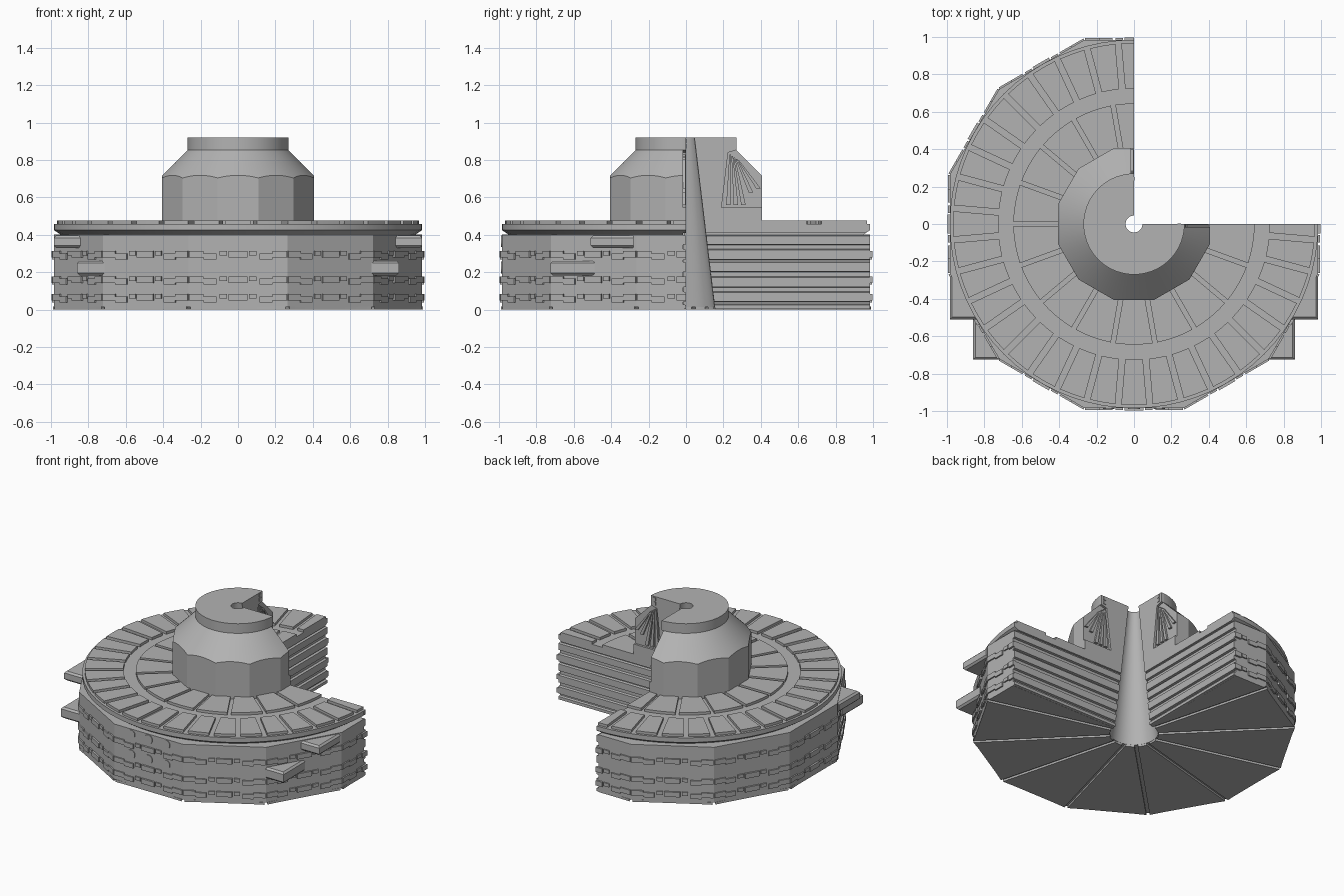
import bpy, bmesh, math
from mathutils import Vector

if "Cube" in bpy.data.objects:
    bpy.data.objects.remove(bpy.data.objects["Cube"])

gray = bpy.data.materials.new("warm_gray")
gray.diffuse_color = (0.45, 0.45, 0.45, 1)
gray.use_nodes = True
gray.node_tree.nodes["Principled BSDF"].inputs["Base Color"].default_value = gray.diffuse_color


def finish(name, bm):
    bmesh.ops.recalc_face_normals(bm, faces=bm.faces)
    me = bpy.data.meshes.new(name)
    bm.to_mesh(me)
    bm.free()
    ob = bpy.data.objects.new(name, me)
    bpy.context.collection.objects.link(ob)
    me.materials.append(gray)
    bpy.ops.object.select_all(action='DESELECT')
    ob.select_set(True)
    bpy.context.view_layer.objects.active = ob
    bpy.ops.object.shade_smooth_by_angle(angle=math.radians(12))
    return ob


def poly_radius(r, deg):
    """Radius of a twelve-sided outline with apothem r."""
    return r / math.cos(math.radians((deg + 15) % 30 - 15))


def sector(bm, profile, a0, a1, gap0=0.0, gap1=0.0, step=5):
    """Sweep a closed profile of (r, z, kind); end planes move inward by a gap.
    Kind 0 is round, 1 twelve-sided, 2 twelve-sided and dipping at corners."""
    n = max(1, math.ceil((a1 - a0) / step - 1e-6))
    cols = []
    for i in range(n + 1):
        deg = a0 + (a1 - a0) * i / n
        a = math.radians(deg)
        tangent = Vector((-math.sin(a), math.cos(a), 0))
        off = tangent * (gap0 if i == 0 else -gap1 if i == n else 0)
        col = []
        for r, z, kind in profile:
            rr = poly_radius(r, deg) if kind else r
            zz = z - (rr - r) if kind == 2 else z
            col.append(bm.verts.new(Vector((rr * math.cos(a), rr * math.sin(a), zz)) + off))
        cols.append(col)
    m = len(profile)
    for c, d in zip(cols, cols[1:]):
        for j in range(m):
            k = (j + 1) % m
            bm.faces.new((c[j], c[k], d[k], d[j]))
    bm.faces.new(cols[0])
    bm.faces.new(cols[-1])


def prism(bm, base, top):
    a = [bm.verts.new(p) for p in base]
    b = [bm.verts.new(p) for p in top]
    bm.faces.new(a)
    bm.faces.new(b)
    for i in range(len(a)):
        j = (i + 1) % len(a)
        bm.faces.new((a[i], a[j], b[j], b[i]))


def cut_plates(bm, outline, top=None, low=-0.02, high=0.0):
    """Plate on both radial cut faces, outlined in (radius, height)."""
    top = top or outline
    prism(bm, [(low, r, z) for r, z in outline], [(high, r, z) for r, z in top])
    prism(bm, [(r, low, z) for r, z in outline], [(r, high, z) for r, z in top])


def hole(z):
    return 0.155 - 0.12 * z


# Main three-quarter drum, rim, hub and tapered centre hole
REC = 0.015
bm = bmesh.new()
sector(bm, [(hole(0.014), 0.014, 0), (0.985, 0.014, 1), (0.985, 0.40, 1), (0.95, 0.402, 0),
            (0.985, 0.425, 0), (0.985, 0.457, 0), (0.405, 0.457, 1), (0.405, 0.718, 2),
            (0.27, 0.853, 0), (0.27, 0.92, 0), (0.045, 0.92, 0)], 90, 360, REC, REC)
finish("drum_body", bm)

# Wedge plates under the drum, parted by radial grooves
bm = bmesh.new()
edges = [90] + list(range(105, 360, 30)) + [360]
for a0, a1 in zip(edges, edges[1:]):
    sector(bm, [(0.154, 0, 0), (0.985, 0, 1), (0.985, 0.016, 1), (0.154, 0.016, 0)],
           a0, a1, REC if a0 == 90 else 0.011, REC if a1 == 360 else 0.011)
finish("bottom_wedges", bm)


# Raised panel rings on the deck
def panel_ring(name, r0, r1, pitch, gap):
    bm = bmesh.new()
    c = 90
    while c <= 360:
        a0, a1 = max(90, c - pitch / 2), min(360, c + pitch / 2)
        if a1 - a0 > 1:
            sector(bm, [(r0, 0.45, 0), (r1, 0.45, 0), (r1, 0.475, 0), (r0, 0.475, 0)],
                   a0, a1, 0 if a0 == 90 else gap, 0 if a1 == 360 else gap)
        c += pitch
    finish(name, bm)


panel_ring("outer_deck_panels", 0.725, 0.968, 10, 0.016)
panel_ring("inner_deck_panels", 0.40, 0.645, 20, 0.012)

# Horizontal ribs on the cut faces
bm = bmesh.new()
for z0, z1 in ((0.0, 0.03), (0.04, 0.098), (0.118, 0.178), (0.2, 0.257),
               (0.264, 0.325), (0.345, 0.40)):
    h0, h1 = z0 + 0.004, z1 - 0.006
    cut_plates(bm, [(hole(z0), z0), (0.985, z0), (0.985, z1), (hole(z1), z1)],
               [(hole(h0), h0), (0.985, h0), (0.985, h1), (hole(h1), h1)])
cut_plates(bm, [(hole(0.41), 0.41), (0.96, 0.41), (0.985, 0.425), (0.985, 0.457), (hole(0.457), 0.457)])
finish("cut_face_ribs", bm)

# Frame, slanted bars and small slots on the hub's cut faces
bm = bmesh.new()
cut_plates(bm, [(hole(0.457), 0.457), (0.405, 0.457), (0.405, 0.545), (0.19, 0.545), (0.225, 0.84),
                (0.27, 0.853), (0.27, 0.92), (0.045, 0.92)])
finish("hub_cut_frame", bm)
bm = bmesh.new()
for i in range(5):
    x0, x1 = 0.232 + 0.011 * i, 0.215 + 0.04 * i
    zt = 0.83 - 0.008 * i
    zb = 0.56 + (0.022 * i if i > 2 else 0)
    cut_plates(bm, [(x1, zb), (x1 + 0.024, zb), (x0 + 0.008, zt), (x0, zt)], high=-0.002)
finish("hub_slanted_bars", bm)
bm = bmesh.new()
for z in (0.862, 0.891):
    cut_plates(bm, [(0.232, z), (0.252, z), (0.252, z + 0.022), (0.232, z + 0.022)], high=0.004)
finish("hub_small_plates", bm)


# Stepped strips around the outer wall
def wall_box(bm, deg, t0, t1, z0, z1, d0=0.98, d1=0.998):
    if deg == 90:
        t0 = max(t0, 0.0)
    if deg == 360:
        t1 = min(t1, 0.0)
    if t1 - t0 < 0.005:
        return
    a = math.radians(deg)
    n = Vector((math.cos(a), math.sin(a), 0))
    t = Vector((-math.sin(a), math.cos(a), 0))
    quad = ((t0, z0), (t1, z0), (t1, z1), (t0, z1))
    prism(bm, [n * d0 + t * u + Vector((0, 0, z)) for u, z in quad],
          [n * d1 + t * u + Vector((0, 0, z)) for u, z in quad])


bm = bmesh.new()
for deg in range(90, 361, 30):
    for z in (0.29, 0.155, 0.06):
        wall_box(bm, deg, -0.05, 0.05, z - 0.012, z + 0.022)
        for s in (-1, 1):
            for u0, u1, lo, hi in ((0.06, 0.1, -0.002, 0.022), (0.115, 0.185, -0.022, 0.01),
                                   (0.185, 0.262, -0.012, 0.022)):
                t0, t1 = sorted((s * u0, s * u1))
                wall_box(bm, deg, t0, t1, z + lo, z + hi, d1=0.994)
finish("wall_strips", bm)

# Round ports on the front wall
bm = bmesh.new()
for x in (-0.135, 0, 0.135):
    for z in (0.365, 0.225):
        ring = [(x + 0.031 * math.cos(k * math.pi / 12), z + 0.031 * math.sin(k * math.pi / 12))
                for k in range(24)]
        prism(bm, [(u, -0.98, v) for u, v in ring], [(u, -0.99, v) for u, v in ring])
finish("front_ports", bm)


# Protruding side blocks with chamfered edges, mirrored left and right
def side_block(name, x0, x1, y0, y1, z0, z1):
    bm = bmesh.new()
    c = 0.012
    for s in (-1, 1):
        for a, b, d, e in ((z0, z0 + c, c, 0), (z0 + c, z1 - c, 0, 0), (z1 - c, z1, 0, c)):
            prism(bm, [(s * x0, y0 + d, a), (s * (x1 - d), y0 + d, a), (s * (x1 - d), y1, a), (s * x0, y1, a)],
                  [(s * x0, y0 + e, b), (s * (x1 - e), y0 + e, b), (s * (x1 - e), y1, b), (s * x0, y1, b)])
    finish(name, bm)


side_block("upper_side_blocks", 0.75, 0.985, -0.51, -0.28, 0.33, 0.395)
side_block("lower_side_blocks", 0.6, 0.86, -0.725, -0.49, 0.183, 0.26)
